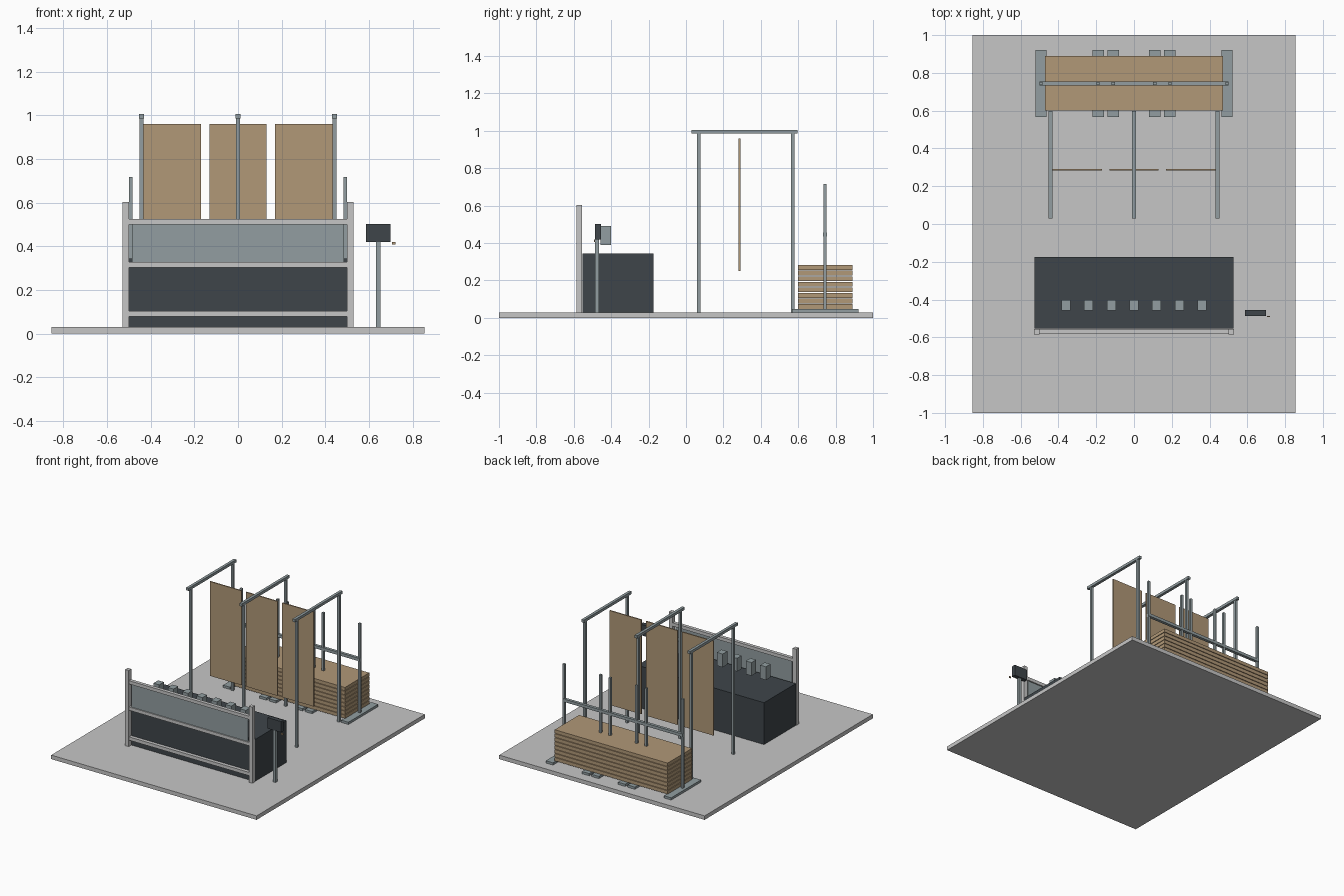
import bpy, bmesh

if "Cube" in bpy.data.objects:
    bpy.data.objects.remove(bpy.data.objects["Cube"])


def material(name, rgb):
    m = bpy.data.materials.new(name)
    lin = [((c / 255 + 0.055) / 1.055) ** 2.4 for c in rgb]
    m.diffuse_color = (*lin, 1.0)
    m.use_nodes = True
    m.node_tree.nodes["Principled BSDF"].inputs["Base Color"].default_value = m.diffuse_color
    return m


GREY = material("light_grey", (198, 198, 198))
STEEL = material("blue_grey_steel", (146, 158, 161))
WOOD = material("tan_wood", (177, 152, 119))
DARK = material("charcoal", (62, 69, 74))


def boxes(name, mat, spans):
    """One object made of boxes, each given as x, y and z ranges."""
    bm = bmesh.new()
    for xs, ys, zs in spans:
        ret = bmesh.ops.create_cube(bm, size=1)
        for v in ret["verts"]:
            for i, (a, b) in enumerate((xs, ys, zs)):
                v.co[i] = a + (v.co[i] + 0.5) * (b - a)
    me = bpy.data.meshes.new(name)
    bm.to_mesh(me)
    bm.free()
    me.materials.append(mat)
    ob = bpy.data.objects.new(name, me)
    bpy.context.collection.objects.link(ob)
    return ob


def around(c, half):
    return (c - half, c + half)


FLOOR = 0.03

# Floor slab
boxes("floor_slab", GREY, [((-0.855, 0.855), (-1, 1), (0, FLOOR))])

# Cabinet and the hooks hovering above it
boxes("cabinet", DARK, [((-0.527, 0.527), (-0.553, -0.175), (FLOOR, 0.345))])
boxes("cabinet_blocks", STEEL,
      [(around(i * 0.12, 0.024), (-0.457, -0.402), (0.39, 0.49)) for i in range(-3, 4)])

# Guard frame in front of the cabinet
boxes("guard_posts", GREY,
      [(around(s * 0.515, 0.015), (-0.585, -0.555), (FLOOR, 0.603)) for s in (-1, 1)])
boxes("guard_rails", GREY,
      [((-0.5, 0.5), (-0.582, -0.556), around(z, 0.0125)) for z in (0.09, 0.315, 0.513)])
boxes("guard_panel", STEEL, [((-0.485, 0.485), (-0.574, -0.566), (0.3275, 0.5005))])

# Control stand
boxes("control_post", STEEL, [(around(0.642, 0.01), around(-0.475, 0.011), (FLOOR, 0.42))])
boxes("control_box", DARK, [(around(0.643, 0.056), (-0.487, -0.455), (0.42, 0.502))])
boxes("control_tab", WOOD, [((0.705, 0.721), (-0.493, -0.487), (0.407, 0.42))])

# Hanging gantries
GX = (-0.442, 0, 0.442)
boxes("gantry_posts", STEEL,
      [(around(x, 0.0085), around(y, 0.009), (FLOOR, 0.987)) for x in GX for y in (0.068, 0.57)])
boxes("gantry_beams", STEEL,
      [(around(x, 0.0105), (0.03, 0.597), (0.985, 1.005)) for x in GX])

# Hanging boards
boxes("hanging_boards", WOOD,
      [(around(x, 0.131), (0.282, 0.291), (0.25, 0.96)) for x in (-0.301, 0, 0.301)])

# Storage rack: feet, uprights and crossbar
RX = [s * x for x in (0.492, 0.19, 0.11) for s in (-1, 1)]
boxes("rack_feet", STEEL, [(around(x, 0.03), (0.567, 0.922), (FLOOR, 0.047)) for x in RX])
boxes("rack_uprights", STEEL,
      [(around(x, 0.0085), around(0.744, 0.0085), (0.047, 0.717)) for x in RX])
boxes("rack_crossbar", STEEL, [((-0.5, 0.5), around(0.744, 0.011), (0.435, 0.457))])

# Stacked boards
PITCH = 0.0298
boxes("stacked_boards", WOOD,
      [((-0.47, 0.47), (0.6, 0.89), (0.048 + i * PITCH, 0.048 + i * PITCH + 0.0255))
       for i in range(8)])
